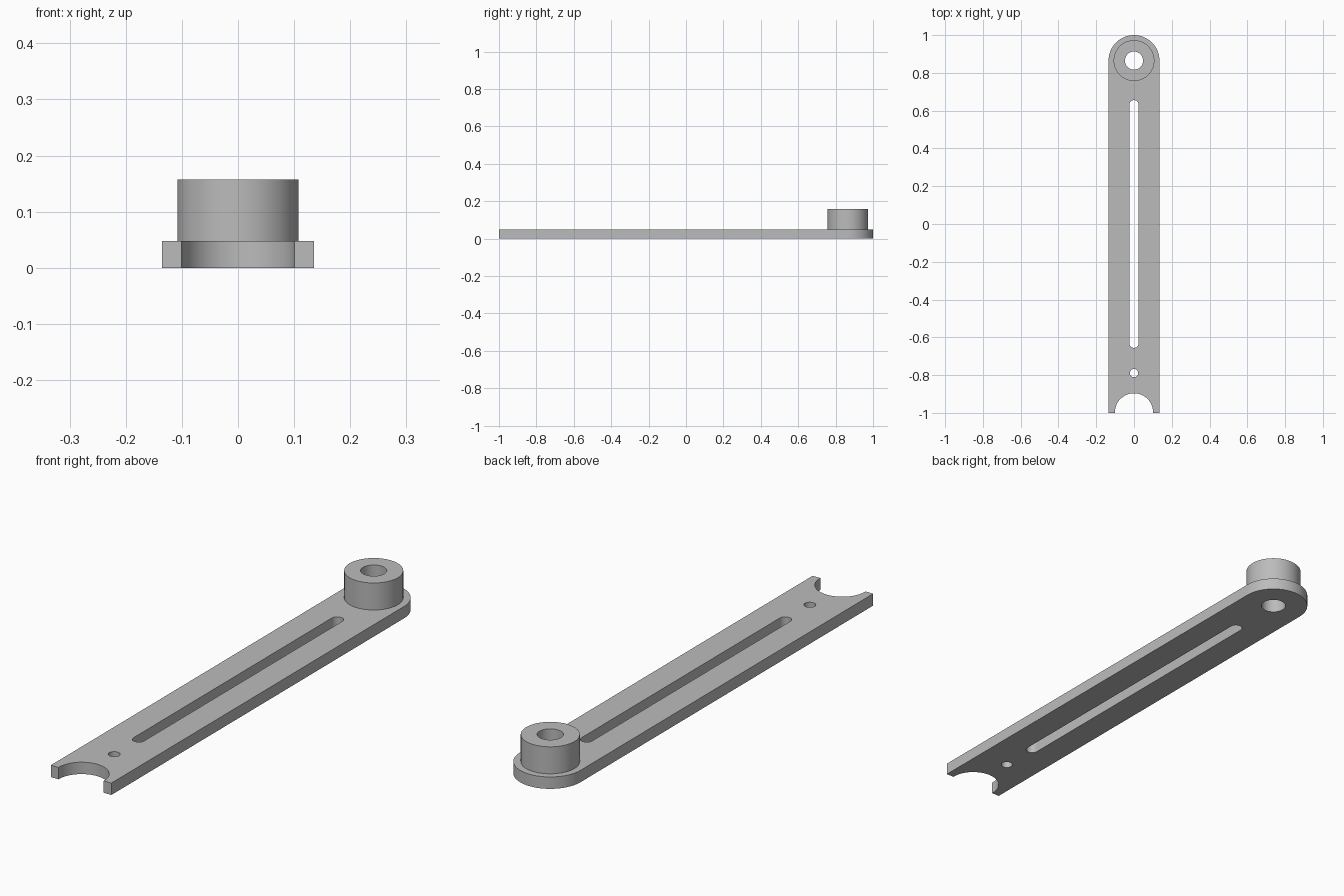
import bpy
import bmesh
from math import cos, sin, pi, radians

if "Cube" in bpy.data.objects:
    bpy.data.objects.remove(bpy.data.objects["Cube"])

grey = bpy.data.materials.new("plain grey")
grey.use_nodes = True
colour = (0.5, 0.5, 0.5, 1)
grey.diffuse_color = colour
grey.node_tree.nodes["Principled BSDF"].inputs["Base Color"].default_value = colour

HALF_W, THICK, TOP = 0.135, 0.048, 0.157
PIVOT_Y = 0.865


def arc(y, r, start, end, n=32):
    """Points on an arc centred on the middle line of the arm."""
    angles = [radians(start + (end - start) * i / n) for i in range(n + 1)]
    return [(r * cos(a), y + r * sin(a)) for a in angles]


def circle(y, r, n=64):
    return arc(y, r, 0, 360, n)[:-1]


def extrude_outline(name, loops, z0, z1):
    """Solid between two heights; the first loop is the rim, the rest are holes."""
    curve = bpy.data.curves.new(name, "CURVE")
    curve.dimensions = "2D"
    curve.fill_mode = "BOTH"
    curve.extrude = (z1 - z0) / 2
    for loop in loops:
        spline = curve.splines.new("POLY")
        spline.points.add(len(loop) - 1)
        for point, (x, y) in zip(spline.points, loop):
            point.co = (x, y, 0, 1)
        spline.use_cyclic_u = True
    obj = bpy.data.objects.new(name, curve)
    bpy.context.collection.objects.link(obj)
    bpy.ops.object.select_all(action="DESELECT")
    obj.select_set(True)
    bpy.context.view_layer.objects.active = obj
    bpy.ops.object.convert(target="MESH")
    obj = bpy.context.object
    obj.name = name

    # Weld the caps to the walls and stand the part at its height
    bm = bmesh.new()
    bm.from_mesh(obj.data)
    bmesh.ops.remove_doubles(bm, verts=bm.verts, dist=1e-5)
    bmesh.ops.translate(bm, verts=bm.verts, vec=(0, 0, (z0 + z1) / 2))
    bmesh.ops.recalc_face_normals(bm, faces=bm.faces)
    bm.to_mesh(obj.data)
    bm.free()
    obj.data.materials.clear()
    obj.data.materials.append(grey)
    bpy.ops.object.shade_smooth_by_angle(angle=radians(30))
    return obj


# Flat arm: rounded back end, half-round notch at the front
rim = arc(PIVOT_Y, HALF_W, 0, 180)
rim += [(-HALF_W, -1)] + [(-0.101, -1)]
rim += arc(-0.997, 0.101, 180, 0)
rim += [(0.101, -1), (HALF_W, -1)]
slot = arc(0.632, 0.024, 0, 180, 16) + arc(-0.632, 0.024, 180, 360, 16)
pin_hole = circle(-0.789, 0.022, 32)
bore = circle(PIVOT_Y, 0.048)
extrude_outline("arm_plate", [rim, slot, pin_hole, bore], 0, THICK)

# Raised round boss around the bore
extrude_outline("pivot_boss", [circle(PIVOT_Y, 0.108), bore], THICK, TOP)
